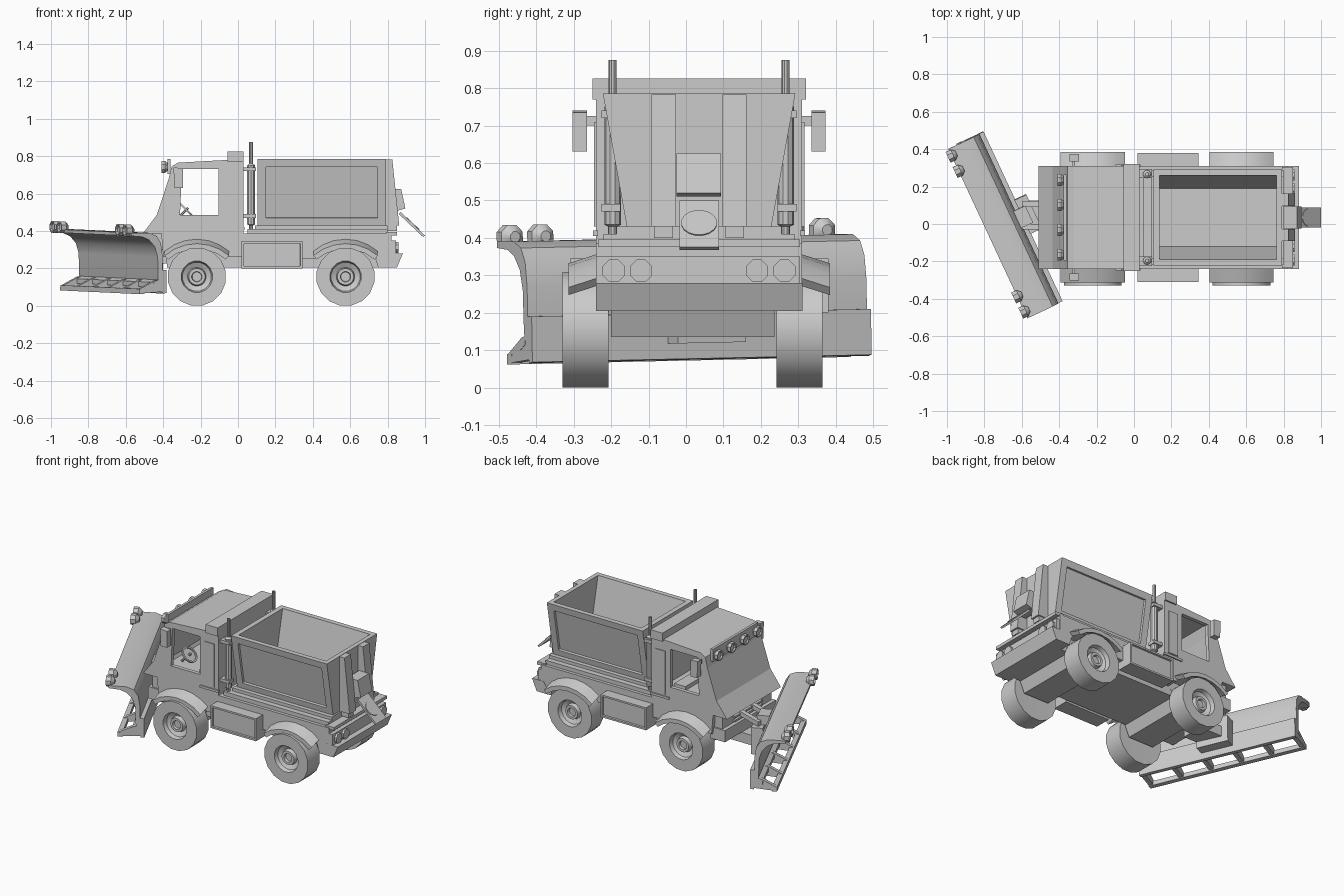
import bpy, bmesh
from math import pi, sin, cos, radians
from mathutils import Matrix, Vector

if "Cube" in bpy.data.objects:
    bpy.data.objects.remove(bpy.data.objects["Cube"])

CY = 0.035                     # centre line of the truck body
PLOW = Matrix.Translation((-0.69, 0, 0)) @ Matrix.Rotation(radians(25), 4, 'Z') @ Matrix.Rotation(0.02, 4, 'X')


def finish(name, bm, smooth=None, mat=None):
    bmesh.ops.recalc_face_normals(bm, faces=bm.faces)
    me = bpy.data.meshes.new(name)
    bm.to_mesh(me)
    bm.free()
    ob = bpy.data.objects.new(name, me)
    bpy.context.collection.objects.link(ob)
    if mat:
        ob.matrix_world = mat
    if smooth:
        bpy.ops.object.select_all(action='DESELECT')
        ob.select_set(True)
        bpy.context.view_layer.objects.active = ob
        bpy.ops.object.shade_smooth_by_angle(angle=radians(smooth))
    return ob


def loft(name, rings, inset=None, **kw):
    """Skin between closed rings, cap both ends, optionally recess the outer +-y faces."""
    bm = bmesh.new()
    vs = [[bm.verts.new(p) for p in r] for r in rings]
    n = len(vs[0])
    for a, b in zip(vs, vs[1:]):
        for i in range(n):
            bm.faces.new((a[i], a[(i + 1) % n], b[(i + 1) % n], b[i]))
    bm.faces.new(vs[0])
    bm.faces.new(vs[-1])
    bmesh.ops.recalc_face_normals(bm, faces=bm.faces)
    if inset:
        c = [f for f in bm.faces if f.normal.y * (f.calc_center_median().y - CY) > 0
             and abs(f.normal.y) > 0.8 and abs(f.normal.z) < 0.5]
        bmesh.ops.inset_individual(bm, faces=c, thickness=inset[0])
        bmesh.ops.inset_individual(bm, faces=c, thickness=0.002)
        for f in c:
            bmesh.ops.translate(bm, verts=f.verts, vec=-f.normal * inset[1])
    return finish(name, bm, **kw)


def prism(name, pts, y0, y1, **kw):
    return loft(name, [[(x, y, z) for x, z in pts] for y in (y0, y1)], **kw)


def box(name, x, y, z, **kw):
    return prism(name, [(x[0], z[0]), (x[1], z[0]), (x[1], z[1]), (x[0], z[1])], y[0], y[1], **kw)


def lathe(name, prof, n, at, axis, mat=None, smooth=35):
    """Revolve (radius, height) points about an axis through a point."""
    m = Matrix.Translation(at) @ Vector(axis).to_track_quat('Z', 'Y').to_matrix().to_4x4()
    rings = [[m @ Vector((r * cos(2 * pi * (i + .5) / n), r * sin(2 * pi * (i + .5) / n), h))
              for i in range(n)] for r, h in prof]
    return loft(name, rings, smooth=smooth, mat=mat)


def arc(cx, cz, r, a0, a1, n):
    return [(cx + r * cos(radians(a0 + (a1 - a0) * i / n)), cz + r * sin(radians(a0 + (a1 - a0) * i / n)))
            for i in range(n + 1)]


def cut(ob, cutter):
    mod = ob.modifiers.new("cut", 'BOOLEAN')
    mod.object = cutter
    mod.solver = 'EXACT'
    cutter.hide_render = True
    cutter.hide_viewport = True


# cab shell with wheel arches, hollow inside, open side windows
cab = prism("cab", [(-.51, .385), (-.435, .484), (-.37, .68), (-.355, .745), (-.32, .765), (-.05, .78),
                    (.03, .78), (.03, .26), (-.05, .26)] + arc(-.22, .155, .19, 34, 146, 8) +
            [(-.40, .26), (-.41, .385)], CY - .275, CY + .275)
cut(cab, prism("cab_cavity", [(-.40, .47), (-.335, .68), (-.31, .745), (-.02, .75), (-.02, .45), (-.39, .45)],
               CY - .25, CY + .25))
cut(cab, prism("window_cutter", [(-.31, .485), (-.30, .73), (-.105, .73), (-.105, .485)], -.5, .5))
box("roof_beam", (-.056, .03), (CY - .285, CY + .285), (.77, .825))
box("light_bar", (-.378, -.362), (CY - .23, CY + .23), (.705, .785))
for y in (-.2, -.067, .067, .2):
    lathe("roof_lamp", [(.018, -.02), (.034, 0), (.034, .02), (.026, .02), (.022, .012)], 8,
          (-.39, CY + y, .742), (-1, 0, 0))
lathe("steering_column", [(.008, 0), (.008, .09)], 8, (-.33, -.1, .46), (.5, 0, .5))
lathe("steering_wheel", [(.045, 0), (.055, 0), (.055, .01), (.045, .01), (.045, .002)], 12,
      (-.28, -.1, .51), (.5, 0, .5))
box("seat", (-.16, -.08), (CY - .2, CY + .2), (.44, .475))

# front bumper, grille
box("front_bumper", (-.485, -.38), (CY - .26, CY + .26), (.225, .30))
box("grille", (-.46, -.38), (CY - .25, CY + .25), (.30, .39))
for i in range(3):
    box("grille_slat", (-.475, -.455), (CY - .14, CY + .14), (.308 + .025 * i, .32 + .025 * i))

# bed frame, deck and underside
prism("bed_frame", [(.03, .385), (.82, .385), (.82, .28), (.75, .205), (.735, .25)] +
      arc(.575, .155, .19, 30, 150, 8) + [(.40, .25), (.03, .25)], CY - .275, CY + .275)
box("deck_rail", (.05, .80), (CY - .255, CY + .255), (.385, .41))
box("hopper_sill", (.09, .80), (CY - .22, CY + .22), (.41, .43))
box("chassis", (-.38, .75), (-.195, .235), (.205, .30))
for x in (-.22, .575):
    prism("axle_housing", [(x - .14, .25), (x - .09, .135), (x + .09, .135), (x + .14, .25)], -.2, .236)

# mirrored side parts
for s in (-1, 1):
    Y = lambda d: CY + s * d
    box("side_box", (.02, .345), (Y(.24), Y(.345)), (.2, .345), inset=(.016, .012))
    box("door_panel", (-.07, 0), (Y(.27), Y(.281)), (.43, .71))
    box("side_trim", (-.10, .035), (Y(.27), Y(.283)), (.405, .42))
    for x in (-.22, .575):
        # sloping fender arch
        band = arc(x, .105, .262, 49, 131, 6) + arc(x, .105, .235, 131, 49, 6)
        loft("fender", [[(px, Y(.24), pz) for px, pz in band],
                        [(px, Y(.349), pz - .035) for px, pz in band]], smooth=25)
    # exhaust stacks
    lathe("exhaust_stack", [(.012, 0), (.012, .02), (.022, .025), (.022, .34), (.011, .35), (.011, .465),
                            (.008, .465), (.008, .4)], 10, (.07, Y(.231), .41), (0, 0, 1))
    for z in (.47, .72):
        box("stack_bracket", (.02, .095), (Y(.21), Y(.26)), (z, z + .02))
    # wing mirrors
    prism("mirror", [(-.345, .74), (-.295, .735), (-.295, .63), (-.34, .63)], Y(.30), Y(.338))
    box("mirror_arm", (-.33, -.315), (Y(.26), Y(.31)), (.70, .725))
    # tail lamps
    for d in (.155, .228):
        lathe("tail_lamp", [(.032, 0), (.032, .014), (.025, .014)], 8, (.845, Y(d), .312), (1, 0, 0))
    # rear ribs of the hopper
    prism("hopper_rib", [(.78, .783), (.825, .783), (.862, .43), (.78, .43)], Y(.062), Y(.127))
    box("rib_foot", (.80, .85), (Y(.07), Y(.12)), (.40, .43))

# wheels
for x in (-.22, .575):
    for y, s in ((-.2685, -1), (.3035, 1)):
        lathe("wheel", [(.08, -.06), (.157, -.0615), (.157, .0615), (.085, .0615),
                        (.078, .035), (.05, .02), (.044, .045), (.028, .045), (.025, .03)], 16,
              (x, y, .155), (0, s, 0))

# hopper with sloping sides and recessed side panels
def ring(x0, x1, h, z):
    return [(x0, CY - h, z), (x1, CY - h, z), (x1, CY + h, z), (x0, CY + h, z)]

loft("hopper", [ring(.105, .79, .192, .425), ring(.105, .79, .257, .785),
                ring(.137, .762, .225, .785), ring(.137, .762, .155, .47)], inset=(.062, .014))

# tail panel, bumper and spreader
box("lamp_panel", (.81, .845), (CY - .275, CY + .27), (.277, .35))
prism("rear_bumper", [(.80, .28), (.882, .28), (.85, .205), (.75, .205)], CY - .276, CY + .276)
box("tail_ledge", (.79, .85), (CY - .27, CY + .27), (.375, .395))
prism("spreader_box", [(.80, .625), (.872, .625), (.895, .52), (.86, .51), (.80, .51)], -.025, .093)
prism("spreader_chute", [(.86, .49), (.87, .50), (1.0, .375), (.99, .367)], -.018, .088)
lathe("spreader_disc", [(.048, 0), (.048, .006)], 16, (.932, CY, .437), (.69, 0, .72))

# plow: curved blade in its own turned frame (forward is local -x)
prism("plow_blade", [(-.105, .383), (-.105, .40), (0, .40), (.045, .383), (.070, .345), (.08, .28), (.08, .2),
                     (.105, .2), (.105, .078), (.085, .075), (.055, .155), (.052, .27), (.035, .325),
                     (0, .362), (-.04, .378)], -.5, .5, smooth=30, mat=PLOW)
box("cutting_edge", (-.055, -.025), (-.5, .5), (.072, .10), mat=PLOW)
prism("cutting_edge_rail", [(.03, .135), (.06, .15), (.06, .125), (.03, .11)], -.5, .5, mat=PLOW)
for i in range(6):
    y = -.485 + .194 * i
    prism("edge_rib", [(.09, .15), (.04, .145), (-.05, .10), (-.05, .075), (.09, .085)],
          y - .014, y + .014, mat=PLOW)
for y in (-.46, -.37, .37, .46):
    lathe("plow_lamp", [(.015, -.03), (.034, -.01), (.034, .02), (.026, .02), (.022, .01)], 8,
          (-.105, y, .412), (-1, 0, 0), mat=PLOW)
box("plow_mount", (.10, .17), (-.10, .10), (.12, .29), mat=PLOW)
box("plow_pivot", (.07, .14), (-.05, .05), (.29, .35), mat=PLOW)
box("plow_arm", (-.58, -.40), (CY - .06, CY + .09), (.16, .225))
for d in (-.05, .07):
    prism("plow_ram", [(-.6, .29), (-.6, .32), (-.45, .36), (-.45, .33)], CY + d - .015, CY + d + .015)
